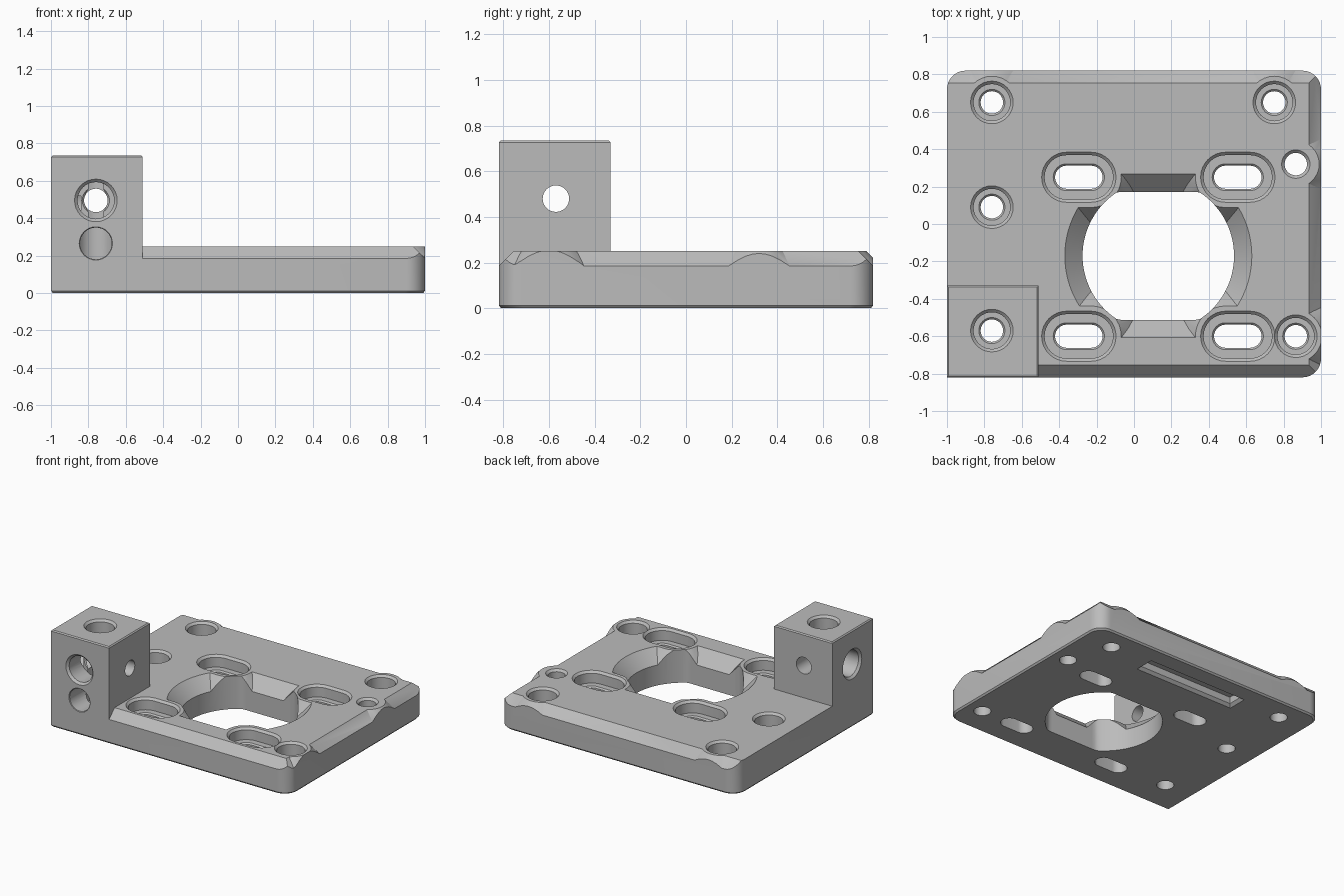
import bpy
import bmesh
from math import cos, sin, pi
from mathutils import Matrix

if "Cube" in bpy.data.objects:
    bpy.data.objects.remove(bpy.data.objects["Cube"], do_unlink=True)

grey = bpy.data.materials.new("machined grey")
grey.use_nodes = True
grey.diffuse_color = (0.5, 0.5, 0.5, 1)
grey.node_tree.nodes["Principled BSDF"].inputs["Base Color"].default_value = (0.5, 0.5, 0.5, 1)

TOP = 0.25
HX, HY = 1.0, 0.82
SEG = 32


def loft(name, loops, place=None):
    """Closed solid through stacked (z, outline) loops."""
    bm = bmesh.new()
    rings = [[bm.verts.new((x, y, z)) for x, y in pts] for z, pts in loops]
    n = len(rings[0])
    for a, b in zip(rings, rings[1:]):
        for i in range(n):
            j = (i + 1) % n
            bm.faces.new((a[i], a[j], b[j], b[i]))
    bm.faces.new(rings[0][::-1])
    bm.faces.new(rings[-1])
    bmesh.ops.recalc_face_normals(bm, faces=bm.faces)
    if place:
        bm.transform(place)
    mesh = bpy.data.meshes.new(name)
    bm.to_mesh(mesh)
    bm.free()
    mesh.materials.append(grey)
    obj = bpy.data.objects.new(name, mesh)
    bpy.context.collection.objects.link(obj)
    return obj


def combine(target, tool, operation):
    """Boolean the tool into the target, then discard the tool."""
    mod = target.modifiers.new("cut", "BOOLEAN")
    mod.operation, mod.solver, mod.object = operation, "EXACT", tool
    bpy.context.view_layer.objects.active = target
    bpy.ops.object.modifier_apply(modifier=mod.name)
    bpy.data.objects.remove(tool, do_unlink=True)


def stadium(cx, cy, half, r):
    """Slot outline along x; a circle when half is zero."""
    pts = []
    for side in (1, -1):
        for i in range(SEG // 2 + 1):
            a = -pi / 2 * side + pi * i / (SEG // 2)
            if half == 0 and i == SEG // 2:
                continue
            pts.append((cx + side * half + r * cos(a), cy + r * sin(a)))
    return pts


def rect(x0, x1, y0, y1):
    return [(x0, y0), (x1, y0), (x1, y1), (x0, y1)]


def plate_outline(inset, r=0.1):
    """Square front-left corner, the other three rounded."""
    x, y = HX - inset, HY - inset
    pts = [(-x, -y)]
    for sx, sy, start in ((1, -1, -pi / 2), (1, 1, 0), (-1, 1, pi / 2)):
        for i in range(9):
            a = start + pi / 2 * i / 8
            pts.append((sx * (x - r) + r * cos(a), sy * (y - r) + r * sin(a)))
    return pts


def hole(target, pos, depth, floor, bore, through, half=0, rot=None, lip=0.016):
    """Counterbored hole with a chamfered lip, drilled down local -z."""
    steps = [(-depth, through)]
    if floor:
        steps += [(-floor - 0.01, through), (-floor, through + 0.01)]
    steps += [(-floor, bore)] if floor else []
    steps += [(-lip, bore), (0.01, bore + lip + 0.01)]
    place = Matrix.Translation(pos) @ (rot or Matrix())
    cutter = loft("hole_cutter", [(z, stadium(0, 0, half, r)) for z, r in steps], place)
    combine(target, cutter, "DIFFERENCE")


# Sloped envelope: chamfers the front, back and right top edges
def envelope(z, inset):
    return z, rect(-1.4, HX - inset, -HY + inset, HY - inset)


edge = 0.065
bevels = loft("edge_envelope", [envelope(-0.05, edge - 0.3), envelope(TOP, edge)])

# Conical bosses that keep material around holes near the edges
for x, y, r in ((-0.76, 0.65, 0.14), (0.75, 0.65, 0.14), (0.865, 0.32, 0.125), (0.865, -0.6, 0.14)):
    boss = loft("boss", [(-0.05, stadium(x, y, 0, r + 0.3)), (TOP, stadium(x, y, 0, r))])
    combine(bevels, boss, "UNION")

# Base plate with rounded corners and a fine bottom chamfer
plate = loft("mounting_plate", [(0, plate_outline(0.01)), (0.012, plate_outline(0)),
                                (0.3, plate_outline(0))])
combine(plate, bevels, "INTERSECT")

# Upright block on the front corner
b = 0.008
block = loft("upright_block", [(0.1, rect(-1, -0.51, -HY, -0.33)),
                               (0.735 - b, rect(-1, -0.51, -HY, -0.33)),
                               (0.735, rect(-1 + b, -0.51 - b, -HY + b, -0.33 - b))])
combine(plate, block, "UNION")

# Central opening: a circle with two flats, flared at the top
CX, CY = 0.13, -0.17


def opening(grow):
    r, flat = 0.405 + grow, 0.342 + grow
    pts = []
    for i in range(96):
        a = 2 * pi * i / 96
        pts.append((CX + r * cos(a), CY + max(-flat, min(flat, r * sin(a)))))
    return pts


SLOTS = [(x, y) for x in (-0.295, 0.555) for y in (0.25, -0.6)]
flare = loft("flare_cutter", [(0.13, opening(-0.02)), (0.155, opening(0)),
                              (TOP, opening(0.095)), (0.28, opening(0.125))])
for x, y in SLOTS:
    guard = loft("slot_guard", [(0.05, stadium(x, y, 0.065, 0.33)),
                                (0.3, stadium(x, y, 0.065, 0.12))])
    combine(flare, guard, "DIFFERENCE")
combine(plate, flare, "DIFFERENCE")
combine(plate, loft("bore_cutter", [(-0.1, opening(0)), (0.4, opening(0))]), "DIFFERENCE")

# Four counterbored slots
for x, y in SLOTS:
    hole(plate, (x, y, TOP), 0.4, 0.09, 0.118, 0.062, half=0.065)

# Round counterbored holes and one plain hole
for x, y in ((-0.76, 0.65), (0.75, 0.65), (-0.76, 0.09), (0.865, -0.6)):
    hole(plate, (x, y, TOP), 0.4, 0.12, 0.098, 0.06)
hole(plate, (0.865, 0.32, TOP), 0.4, 0, 0.06, 0.06)

# Block holes: vertical, front to back, side to side, and a blind one in front
to_front = Matrix.Rotation(pi / 2, 4, "X")
to_side = Matrix.Rotation(-pi / 2, 4, "Y")
hole(plate, (-0.76, -0.57, 0.735), 0.9, 0.6, 0.098, 0.06)
hole(plate, (-0.76, -HY, 0.495), 0.7, 0.16, 0.098, 0.063, rot=to_front)
hole(plate, (-1, -0.57, 0.48), 0.7, 0.16, 0.098, 0.058, rot=to_side)
hole(plate, (-0.76, -HY, 0.265), 0.25, 0, 0.085, 0.085, rot=to_front, lip=0.004)

# Shallow pocket in the underside
pocket = loft("pocket_cutter", [(-0.02, rect(-0.44, 0.44, 0.515, 0.705)),
                                (0.02, rect(-0.4, 0.4, 0.555, 0.665)),
                                (0.07, rect(-0.4, 0.4, 0.555, 0.665))])
combine(plate, pocket, "DIFFERENCE")

bpy.ops.object.select_all(action="DESELECT")
plate.select_set(True)
bpy.context.view_layer.objects.active = plate
bpy.ops.object.shade_smooth_by_angle(angle=0.5)
